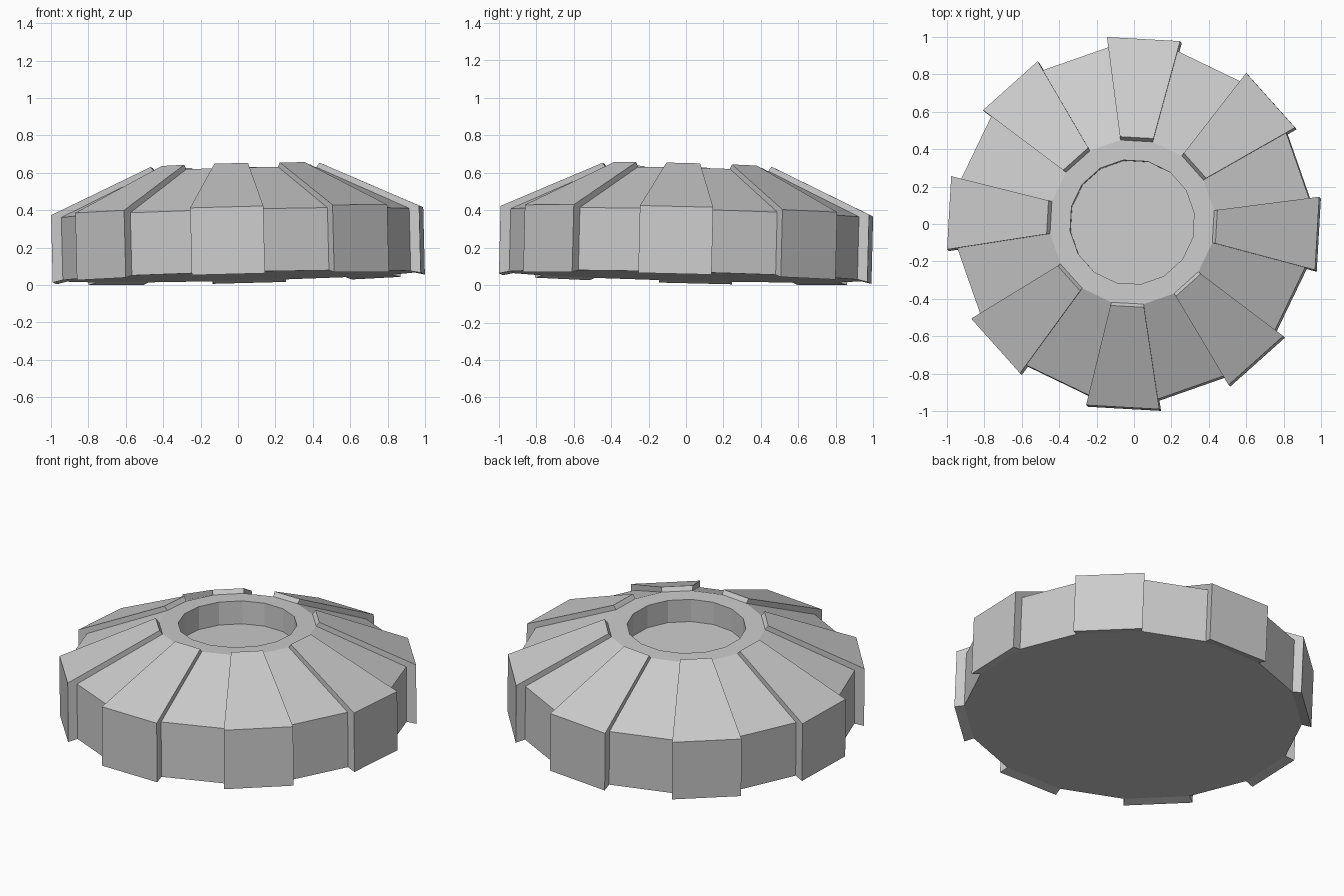
import bpy, bmesh
from math import sin, cos, radians

if "Cube" in bpy.data.objects:
    bpy.data.objects.remove(bpy.data.objects["Cube"])

SIDES = 16
STEP = 360 / SIDES
TURN = -3.2 - STEP / 2          # the first panel is centred at -3.2 degrees


def ring_point(r, z, i):
    a = radians(TURN + STEP * i)
    return (r * cos(a), r * sin(a), z)


def finish(bm, name):
    bmesh.ops.remove_doubles(bm, verts=bm.verts, dist=1e-5)
    bmesh.ops.recalc_face_normals(bm, faces=bm.faces)
    mesh = bpy.data.meshes.new(name)
    bm.to_mesh(mesh)
    bm.free()
    obj = bpy.data.objects.new(name, mesh)
    bpy.context.collection.objects.link(obj)
    # the whole disc lies slightly tilted
    obj.rotation_euler = (-0.025, -0.025, 0)
    obj.location = (0.004, -0.004, 0.047)


# Disc body: a 16-sided turned profile with a sunken round well on top
profile = [(0.95, 0), (0.95, 0.335), (0.443, 0.57), (0.335, 0.57), (0.335, 0.43)]
bm = bmesh.new()
rings = [[bm.verts.new(ring_point(r, z, i)) for i in range(SIDES)] for r, z in profile]
for low, high in zip(rings, rings[1:]):
    for i in range(SIDES):
        j = (i + 1) % SIDES
        bm.faces.new((low[i], low[j], high[j], high[i]))
bm.faces.new(rings[0])
bm.faces.new(rings[-1])
finish(bm, "disc_body")

# Raised panels: a thick plate over every second segment
section = [(0.95, 0), (0.95, 0.335), (0.443, 0.57),
           (0.461, 0.594), (1.005, 0.348), (1.005, -0.012)]
bm = bmesh.new()
for i in range(0, SIDES, 2):
    a, b = [[bm.verts.new(ring_point(r, z, k)) for r, z in section] for k in (i, i + 1)]
    for p in range(6):
        q = (p + 1) % 6
        bm.faces.new((a[p], a[q], b[q], b[p]))
    for s in (a, b):
        bm.faces.new((s[0], s[1], s[4], s[5]))
        bm.faces.new((s[1], s[2], s[3], s[4]))
finish(bm, "raised_panels")
